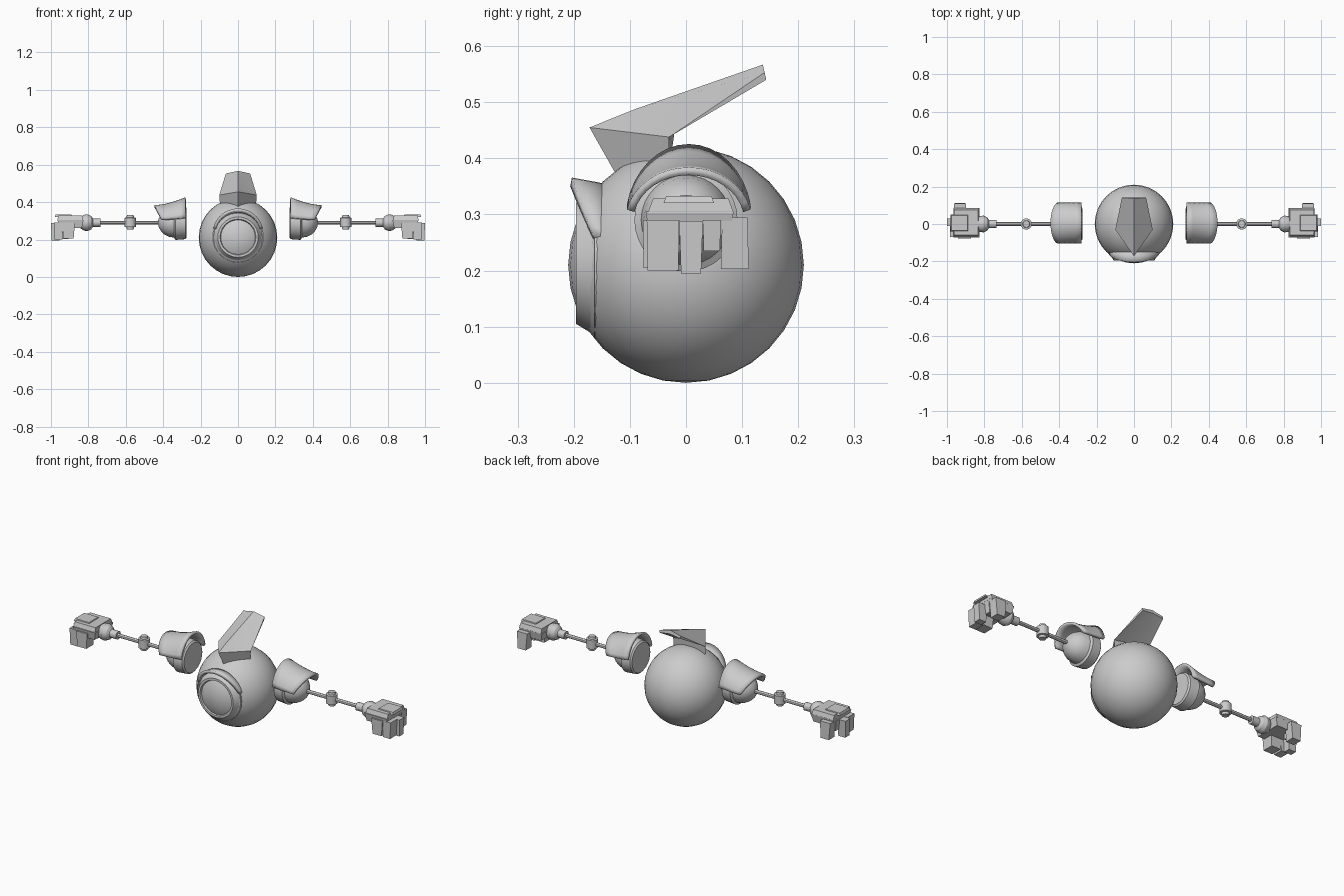
import bpy, bmesh
from math import sin, cos, pi, radians
from mathutils import Matrix, Vector

cube = bpy.data.objects.get("Cube")
if cube:
    bpy.data.objects.remove(cube)

grey = bpy.data.materials.new("grey")
grey.use_nodes = True
grey.diffuse_color = (0.6, 0.6, 0.6, 1)
grey.node_tree.nodes["Principled BSDF"].inputs["Base Color"].default_value = (0.6, 0.6, 0.6, 1)


def finish(name, bm, angle=30):
    """Turn a bmesh into a named, shaded object."""
    bmesh.ops.recalc_face_normals(bm, faces=bm.faces)
    mesh = bpy.data.meshes.new(name)
    bm.to_mesh(mesh)
    bm.free()
    mesh.materials.append(grey)
    ob = bpy.data.objects.new(name, mesh)
    bpy.context.collection.objects.link(ob)
    bpy.ops.object.select_all(action='DESELECT')
    ob.select_set(True)
    bpy.context.view_layer.objects.active = ob
    if angle:
        bpy.ops.object.shade_smooth_by_angle(angle=radians(angle))
    return ob


def lathe(name, profile, origin, axis, steps=32):
    """Spin (distance, radius) points around an axis."""
    turn = Vector((0, 0, 1)).rotation_difference(Vector(axis)).to_matrix()
    bm = bmesh.new()
    pts = [bm.verts.new((r, 0, d)) for d, r in profile]
    edges = [bm.edges.new(p) for p in zip(pts, pts[1:])]
    bmesh.ops.spin(bm, geom=pts + edges, cent=(0, 0, 0), axis=(0, 0, 1),
                   angle=2 * pi, steps=steps)
    bmesh.ops.remove_doubles(bm, verts=bm.verts, dist=1e-5)
    bmesh.ops.transform(bm, matrix=Matrix.Translation(origin) @ turn.to_4x4(), verts=bm.verts)
    return finish(name, bm)


def block(name, xs, ys, zs, top=(1, 1), bottom=(1, 1)):
    """Box between limits, with its top and bottom faces scaled."""
    bm = bmesh.new()
    bmesh.ops.create_cube(bm, size=1)
    mid = [sum(p) / 2 for p in (xs, ys, zs)]
    size = [p[1] - p[0] for p in (xs, ys, zs)]
    for v in bm.verts:
        k = top if v.co.z > 0 else bottom
        v.co = (mid[0] + v.co.x * size[0] * k[0], mid[1] + v.co.y * size[1] * k[1],
                mid[2] + v.co.z * size[2])
    return finish(name, bm, 0)


def sheet(name, point, rows, cols, thickness):
    """Curved plate from a function of two values in 0..1."""
    bm = bmesh.new()
    grid = [[bm.verts.new(point(i / rows, j / cols)) for j in range(cols + 1)]
            for i in range(rows + 1)]
    for a, b in zip(grid, grid[1:]):
        for j in range(cols):
            bm.faces.new((a[j], a[j + 1], b[j + 1], b[j]))
    ob = finish(name, bm)
    mod = ob.modifiers.new("thickness", 'SOLIDIFY')
    mod.thickness = thickness
    mod.offset = 0
    return ob


def both_sides(ob):
    """Repeat a left-hand part on the right."""
    mod = ob.modifiers.new("mirror", 'MIRROR')
    mod.use_bisect_axis[0] = False
    mod.use_mirror_merge = False


# Round body
bm = bmesh.new()
bmesh.ops.create_uvsphere(bm, u_segments=32, v_segments=16, radius=0.21,
                          matrix=Matrix.Translation((0, 0, 0.21)))
finish("body", bm)

# Eye housing with a recessed lens
lathe("eye", [(0.13, 0.12), (0.155, 0.135), (0.163, 0.135), (0.163, 0.128), (0.196, 0.108),
              (0.196, 0.096), (0.17, 0.085), (0.165, 0.066), (0.172, 0.062), (0.172, 0)],
      (0, 0, 0.213), (0, -1, 0))


# Brow hood arching over the eye
def brow_point(u, v):
    t = radians(20 + 140 * u)
    lift = max(0, sin(t) - sin(radians(20))) / 0.66
    r = 0.133 + 0.012 * v * lift
    front = -0.165 - 0.04 * lift
    return (r * cos(t), -0.14 + (front + 0.14) * v, 0.213 + r * sin(t))


sheet("brow", brow_point, 20, 2, 0.016)

# Swept crest: ridged roof over a wedge-shaped base
bm = bmesh.new()


def pair(x, y, z):
    return bm.verts.new((x, y, z)), bm.verts.new((-x, y, z))


tip, ridge, end, base, under = [bm.verts.new((0, y, z)) for y, z in (
    (-0.172, 0.455), (-0.09, 0.488), (0.137, 0.567), (-0.125, 0.372), (-0.02, 0.45))]
end_low = bm.verts.new((0, 0.141, 0.548))
wide, foot, back, back_low = [pair(*p) for p in (
    (0.1, -0.03, 0.438), (0.096, -0.03, 0.38), (0.065, 0.14, 0.553), (0.063, 0.143, 0.54))]
heel = bm.verts.new((0, -0.03, 0.38))
for s in (0, 1):
    for f in ((tip, ridge, wide[s]), (ridge, end, back[s], wide[s]),
              (end, end_low, back_low[s], back[s]), (wide[s], back[s], back_low[s]),
              (wide[s], back_low[s], end_low, under), (tip, wide[s], foot[s], base),
              (wide[s], under, heel, foot[s]), (base, foot[s], heel)):
        bm.faces.new(f)
finish("crest", bm, 25)

# Shoulder joint
both_sides(lathe("shoulder", [(0.275, 0), (0.275, 0.08), (0.282, 0.088), (0.335, 0.092),
                              (0.342, 0.08), (0.37, 0.075), (0.395, 0.062), (0.412, 0.045),
                              (0.425, 0.02), (0.428, 0)], (0, 0, 0.29), (1, 0, 0)))


# Flared shoulder pad
def pad_point(u, v):
    t = radians(12 + 156 * u)
    outer = 0.4 + 0.046 * sin(t)
    x = 0.28 + (outer - 0.28) * v
    height = 0.089 + 0.042 * (1 - v) ** 1.7
    return (x, 0.005 + 0.106 * cos(t), 0.288 + height * sin(t))


both_sides(sheet("shoulder_pad", pad_point, 16, 5, 0.014))

# Arm rod, elbow barrel and wrist
both_sides(lathe("arm_rod", [(0.41, 0), (0.41, 0.01), (0.75, 0.01), (0.75, 0)],
                 (0, 0, 0.29), (1, 0, 0), 12))
both_sides(lathe("elbow", [(-0.038, 0), (-0.038, 0.018), (-0.026, 0.02), (-0.024, 0.03),
                           (0.024, 0.03), (0.026, 0.02), (0.038, 0.018), (0.038, 0)],
                 (0.576, 0, 0.292), (0, 0, 1), 16))
both_sides(lathe("wrist", [(0.735, 0), (0.735, 0.022), (0.775, 0.022), (0.785, 0.036),
                           (0.805, 0.045), (0.825, 0.042), (0.85, 0.025), (0.85, 0)],
                 (0, 0, 0.29), (1, 0, 0), 20))

# Blocky hand with curled fingers
hand = [
    ("palm", (0.825, 0.965), (-0.072, 0.085), (0.262, 0.305), (1, 1), (0.85, 0.9)),
    ("hand_back", (0.83, 0.965), (-0.068, 0.085), (0.303, 0.328), (0.95, 0.88), (1, 1)),
    ("knuckle_plate", (0.885, 0.98), (-0.04, 0.05), (0.32, 0.333), (0.9, 0.9), (1, 1)),
    ("front_finger", (0.872, 0.94), (-0.077, -0.012), (0.205, 0.29), (1, 1), (0.8, 0.95)),
    ("outer_finger", (0.935, 0.985), (-0.07, -0.012), (0.2, 0.29), (1, 1), (0.85, 0.95)),
    ("middle_finger", (0.95, 1.0), (-0.012, 0.03), (0.195, 0.288), (1, 1), (0.85, 0.85)),
    ("back_finger", (0.915, 0.965), (0.03, 0.062), (0.235, 0.29), (1, 1), (0.8, 0.9)),
    ("thumb", (0.895, 0.965), (0.062, 0.112), (0.203, 0.295), (0.9, 0.9), (0.7, 1)),
]
for part in hand:
    both_sides(block(*part))
